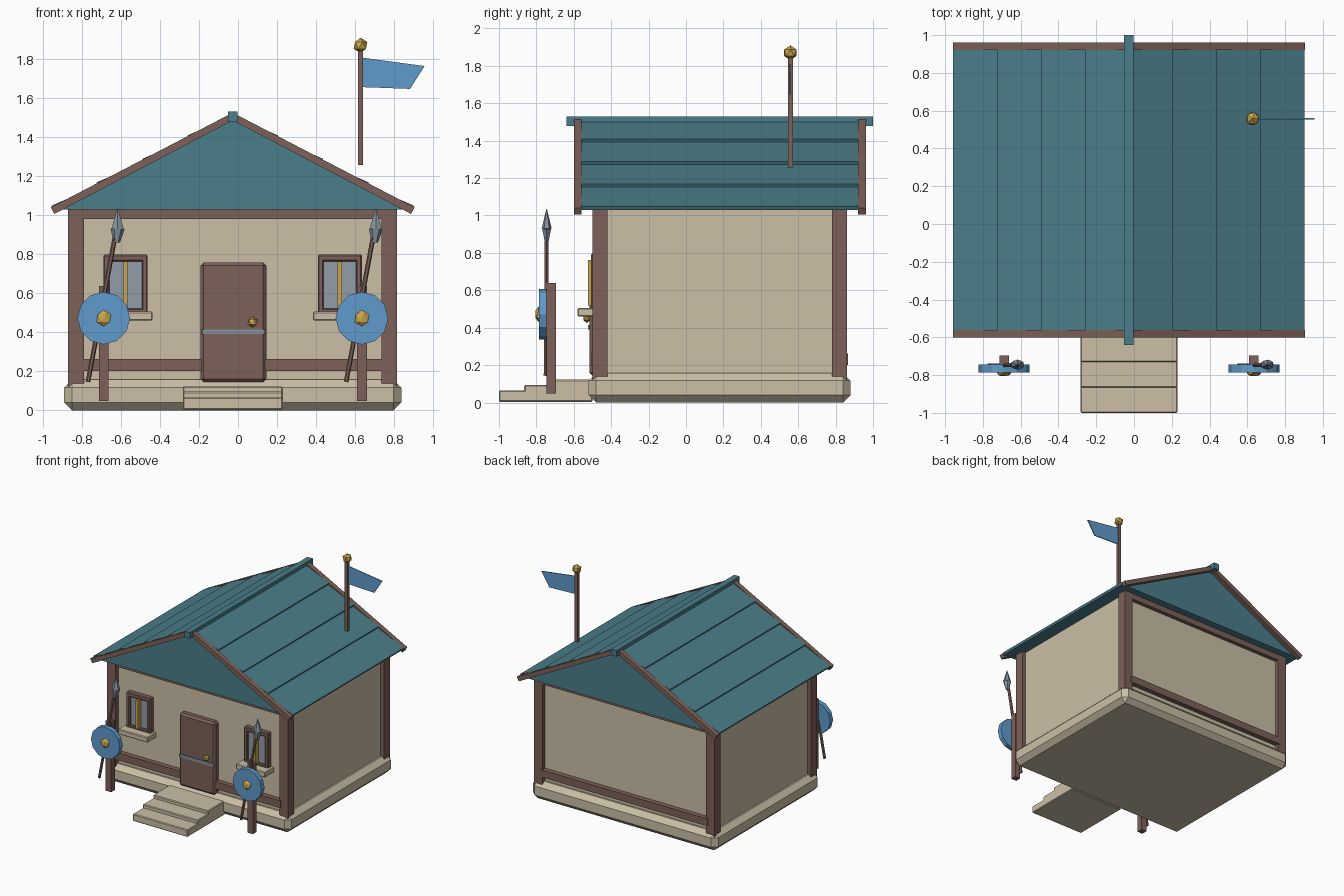
import bpy, bmesh, math
from mathutils import Vector, Matrix

if "Cube" in bpy.data.objects:
    bpy.data.objects.remove(bpy.data.objects["Cube"])

CX, CY = -0.027, 0.18   # centre of the house


def mat(name, r, g, b):
    m = bpy.data.materials.new(name)
    lin = lambda c: ((c / 255 + 0.055) / 1.055) ** 2.4
    m.diffuse_color = (lin(r), lin(g), lin(b), 1)
    m.use_nodes = True
    m.node_tree.nodes["Principled BSDF"].inputs["Base Color"].default_value = m.diffuse_color
    return m


CREAM = mat("cream_plaster", 203, 191, 166)
WOOD = mat("brown_wood", 124, 97, 88)
TEAL = mat("teal_roof", 75, 126, 138)
BLUE = mat("blue_paint", 96, 155, 203)
GOLD = mat("gold", 204, 166, 76)
STEEL = mat("steel", 132, 146, 158)
GLASS = mat("window_glass", 146, 156, 168)


def finish(name, bm, material):
    bmesh.ops.recalc_face_normals(bm, faces=bm.faces)
    me = bpy.data.meshes.new(name)
    bm.to_mesh(me)
    bm.free()
    me.materials.append(material)
    ob = bpy.data.objects.new(name, me)
    bpy.context.collection.objects.link(ob)
    return ob


def box(name, material, x, y, z, bevel=0.0):
    """Box from (min, max) ranges with optional chamfer."""
    bm = bmesh.new()
    bmesh.ops.create_cube(bm, size=1)
    for v in bm.verts:
        v.co = [(r[0] + r[1]) / 2 + c * (r[1] - r[0]) for c, r in zip(v.co, (x, y, z))]
    if bevel:
        bmesh.ops.bevel(bm, geom=bm.edges[:], offset=bevel, segments=1, affect='EDGES')
    return finish(name, bm, material)


def extrude(name, material, pts, y0, y1):
    """Extrude an x-z outline along y."""
    bm = bmesh.new()
    face = bm.faces.new([bm.verts.new((x, y0, z)) for x, z in pts])
    out = bmesh.ops.extrude_face_region(bm, geom=[face])["geom"]
    bmesh.ops.translate(bm, vec=(0, y1 - y0, 0),
                        verts=[g for g in out if isinstance(g, bmesh.types.BMVert)])
    return finish(name, bm, material)


def ball(name, material, centre, r, flat=1.0):
    bm = bmesh.new()
    bmesh.ops.create_icosphere(bm, subdivisions=1, radius=r)
    bmesh.ops.scale(bm, vec=(1, flat, 1), verts=bm.verts)
    bmesh.ops.translate(bm, vec=centre, verts=bm.verts)
    return finish(name, bm, material)


def rod(name, material, a, b, r1, r2, sides):
    a, b = Vector(a), Vector(b)
    d = b - a
    bm = bmesh.new()
    m = Matrix.Translation((a + b) / 2) @ d.to_track_quat('Z', 'Y').to_matrix().to_4x4()
    bmesh.ops.create_cone(bm, cap_ends=True, segments=sides, radius1=r1, radius2=r2,
                          depth=d.length, matrix=m)
    return finish(name, bm, material)


# Foundation, walls and steps
box("foundation", CREAM, (CX - .864, CX + .864), (CY - .7, CY + .7), (0, .157), .04)
box("walls", CREAM, (CX - .81, CX + .81), (CY - .645, CY + .645), (.14, 1.04))
for i, (y, z) in enumerate([(-1.0, .065), (-.865, .095), (-.73, .122)]):
    box(f"step_{i}", CREAM, (-.283, .23), (y, -.5), (.004, z), .006)

# Timber frame
for sx in (-1, 1):
    for sy in (-1, 1):
        x, y = CX + sx * .803, CY + sy * .641
        box("corner_post", WOOD, (x - .04, x + .04), (y - .04, y + .04), (.1, 1.035))
for sy in (-1, 1):
    for nm, z, out in (("top_beam", (.98, 1.035), .678), ("lower_beam", (.2, .262), .687)):
        box(nm, WOOD, (CX - .78, CX + .78), sorted((CY + sy * .62, CY + sy * out)), z)

# Roof: solid gable with four stepped courses on each slope
half = [(.232, 1.408), (.224, 1.392), (.464, 1.288), (.456, 1.272),
        (.697, 1.168), (.689, 1.152), (.93, 1.048), (.921, 1.03)]
outline = ([(CX, 1.512)] + [(CX + x, z) for x, z in half]
           + [(CX - x, z) for x, z in reversed(half)])
extrude("roof", TEAL, outline, -.56, .92)
for y0, y1 in ((-.6, -.56), (.92, .962)):
    for s in (-1, 1):
        pts = [(0, 1.525), (.932, 1.04), (.914, 1.006), (0, 1.485)]
        extrude("barge_board", WOOD, [(CX + s * x, z) for x, z in pts], y0, y1)
box("ridge_beam", TEAL, (CX - .025, CX + .025), (-.64, 1.0), (1.478, 1.53))

# Door
box("door", WOOD, (-.192, .145), (-.517, -.45), (.145, .757), .016)
box("door_band", STEEL, (-.185, .138), (-.524, -.515), (.39, .415))
ball("door_knob", GOLD, (.075, -.53, .452), .027, .8)

# Windows
for s in (-1, 1):
    x = CX + s * .549
    for e in (-1, 1):
        box("window_side", WOOD, sorted((x + e * .113, x + e * .083)), (-.507, -.45), (.5, .795), .006)
    box("window_head", WOOD, (x - .113, x + .113), (-.507, -.45), (.763, .797), .006)
    box("window_foot", WOOD, (x - .113, x + .113), (-.507, -.45), (.495, .522), .006)
    box("window_pane", GLASS, (x - .09, x + .09), (-.485, -.45), (.51, .77))
    box("window_bar", GOLD, (x - .011, x + .011), (-.525, -.48), (.52, .763))
    box("window_sill", CREAM, (x - .138, x + .138), (-.58, -.45), (.46, .505), .006)

# Shield and spear stands, the same on both sides
for x in (-.688, .635):
    box("stand_post", WOOD, (x - .025, x + .025), (-.745, -.695), (.048, .638))
    rod("shield", BLUE, (x, -.745, .472), (x, -.785, .472), .135, .135, 12)
    ball("shield_boss", GOLD, (x, -.788, .472), .042, .5)
    rod("spear_shaft", WOOD, (x - .081, -.75, .145), (x + .058, -.745, .89), .012, .012, 6)
    h = x + .071
    # spear head: short flare then a long point
    rod("spear_head_base", STEEL, (h - .005, -.745, .86), (h, -.745, .93), .016, .036, 6).data.transform(
        Matrix.Translation((0, -.745, 0)) @ Matrix.Scale(.75, 4, (0, 1, 0)) @ Matrix.Translation((0, .745, 0)))
    rod("spear_head_point", STEEL, (h, -.745, .93), (h, -.745, 1.035), .036, .002, 6).data.transform(
        Matrix.Translation((0, -.745, 0)) @ Matrix.Scale(.75, 4, (0, 1, 0)) @ Matrix.Translation((0, .745, 0)))

# Flag pole
box("flag_pole", WOOD, (.614, .641), (.545, .571), (1.257, 1.85))
ball("pole_finial", GOLD, (.628, .558, 1.87), .039)
extrude("flag", BLUE, [(.635, 1.807), (.956, 1.764), (.882, 1.647), (.635, 1.656)], .554, .562)
